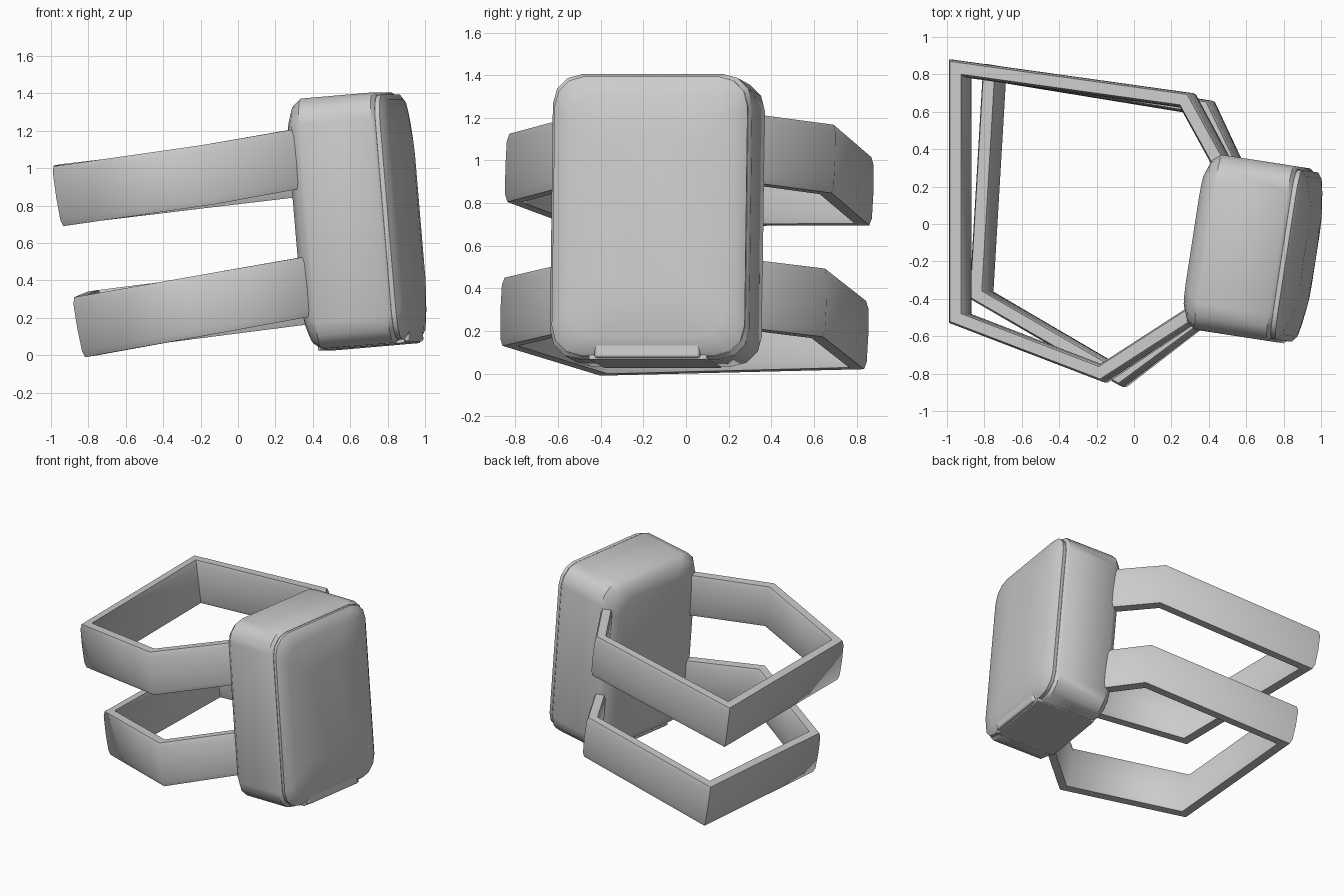
import bpy, bmesh, math
from mathutils import Vector, Matrix

cube = bpy.data.objects.get("Cube")
if cube:
    bpy.data.objects.remove(cube)

grey = bpy.data.materials.new("light_grey")
grey.use_nodes = True
GREY = (0.6, 0.6, 0.6, 1)
grey.diffuse_color = GREY
grey.node_tree.nodes["Principled BSDF"].inputs["Base Color"].default_value = GREY

# Case frame: columns are width, height and outward depth
depth = Vector((0.985, -0.152, 0.085)).normalized()
width = Vector((0.152, 0.988, 0)).normalized()
height = depth.cross(width).normalized()
CASE = Matrix((width, height, depth)).transposed().to_4x4()
CASE.translation = (0.64, -0.135, 0.72)


def loft(name, rings, matrix=None, angle=40):
    """Skin a list of equal-length point rings and cap both ends."""
    bm = bmesh.new()
    loops = [[bm.verts.new(p) for p in ring] for ring in rings]
    n = len(loops[0])
    for a, b in zip(loops, loops[1:]):
        for i in range(n):
            j = (i + 1) % n
            bm.faces.new((a[i], a[j], b[j], b[i]))
    bm.faces.new(loops[0])
    bm.faces.new(loops[-1])
    bmesh.ops.recalc_face_normals(bm, faces=bm.faces)
    mesh = bpy.data.meshes.new(name)
    bm.to_mesh(mesh)
    bm.free()
    if matrix:
        mesh.transform(matrix)
    mesh.materials.append(grey)
    obj = bpy.data.objects.new(name, mesh)
    bpy.context.collection.objects.link(obj)
    bpy.ops.object.select_all(action="DESELECT")
    bpy.context.view_layer.objects.active = obj
    obj.select_set(True)
    bpy.ops.object.shade_smooth_by_angle(angle=math.radians(angle))
    return obj


def rounded_rect(d, inset, half_w=0.473, half_h=0.672, r=0.14, steps=3):
    """Rounded rectangle at depth d, shrunk by inset."""
    w, h = half_w - inset, half_h - inset
    pts = []
    for k, (sx, sy) in enumerate([(1, 1), (-1, 1), (-1, -1), (1, -1)]):
        for s in range(steps + 1):
            a = math.pi / 2 * (k + s / steps)
            pts.append((sx * (w - r) + r * math.cos(a),
                        sy * (h - r) + r * math.sin(a), d))
    return pts


def case_block(name, half_u, v0, v1, d0, d1, bevel_width):
    """Small bevelled block in the case frame."""
    obj = loft(name, [[(-half_u, v0, d), (half_u, v0, d), (half_u, v1, d), (-half_u, v1, d)]
                      for d in (d0, d1)], matrix=CASE)
    bevel = obj.modifiers.new("bevel", "BEVEL")
    bevel.width = bevel_width
    bevel.segments = 2


# Main case with a bevelled back and a domed front cover
loft("case_body", [rounded_rect(d, i) for d, i in
     [(-0.285, 0.11), (-0.25, 0.035), (-0.2, 0), (0.19, 0), (0.21, 0.015)]], matrix=CASE)
loft("front_cover", [rounded_rect(d, i) for d, i in
     [(0.18, 0.02), (0.235, 0.015), (0.26, 0.045), (0.275, 0.1),
      (0.297, 0.2), (0.305, 0.3)]], matrix=CASE)

# Latch along the lower front edge and the plate under the case
case_block("lower_latch", 0.25, -0.67, -0.575, 0.13, 0.264, 0.012)
case_block("bottom_plate", 0.28, -0.677, -0.655, -0.23, 0.24, 0.005)

# Strap section as (sideways, down from the top rim)
SECTION = [(-0.03, 0), (0.03, 0), (0.04, -0.035), (0.043, -0.165), (0.04, -0.29),
           (0.03, -0.325), (-0.03, -0.325), (-0.04, -0.29), (-0.043, -0.165), (-0.04, -0.035)]


def strap(name, path):
    """Sweep the section along the top-rim path with mitred, leaning corners."""
    pts = [Vector(p[:2]) for p in path]
    normals = []
    for a, b in zip(pts, pts[1:]):
        t = (b - a).normalized()
        normals.append(Vector((t.y, -t.x)))
    rings = []
    for i, (p, (_, _, top, lean)) in enumerate(zip(pts, path)):
        n0 = normals[max(i - 1, 0)]
        n1 = normals[min(i, len(normals) - 1)]
        miter = (n0 + n1) / (1 + n0.dot(n1))
        ring = []
        for side, drop in SECTION:
            q = p + miter * side
            ring.append((q.x - lean * drop, q.y + 0.03 * drop,
                         top + 0.145 * (q.x - p.x) + 0.985 * drop))
        rings.append(ring)
    loft(name, rings, angle=70)


# Path points are x, y, rim height and sideways lean
strap("upper_strap", [(0.335, -0.46, 1.215, 0.06), (-0.185, -0.795, 1.125, 0.14),
                      (-0.955, -0.50, 1.015, 0.155), (-0.955, 0.835, 1.02, 0.155),
                      (0.265, 0.665, 1.165, 0.14), (0.51, 0.22, 1.225, 0.12)])
strap("lower_strap", [(0.375, -0.475, 0.53, 0.08), (-0.085, -0.815, 0.45, 0.15),
                      (-0.845, -0.375, 0.315, 0.18), (-0.775, 0.81, 0.345, 0.18),
                      (0.365, 0.625, 0.49, 0.14), (0.56, 0.22, 0.54, 0.12)])
